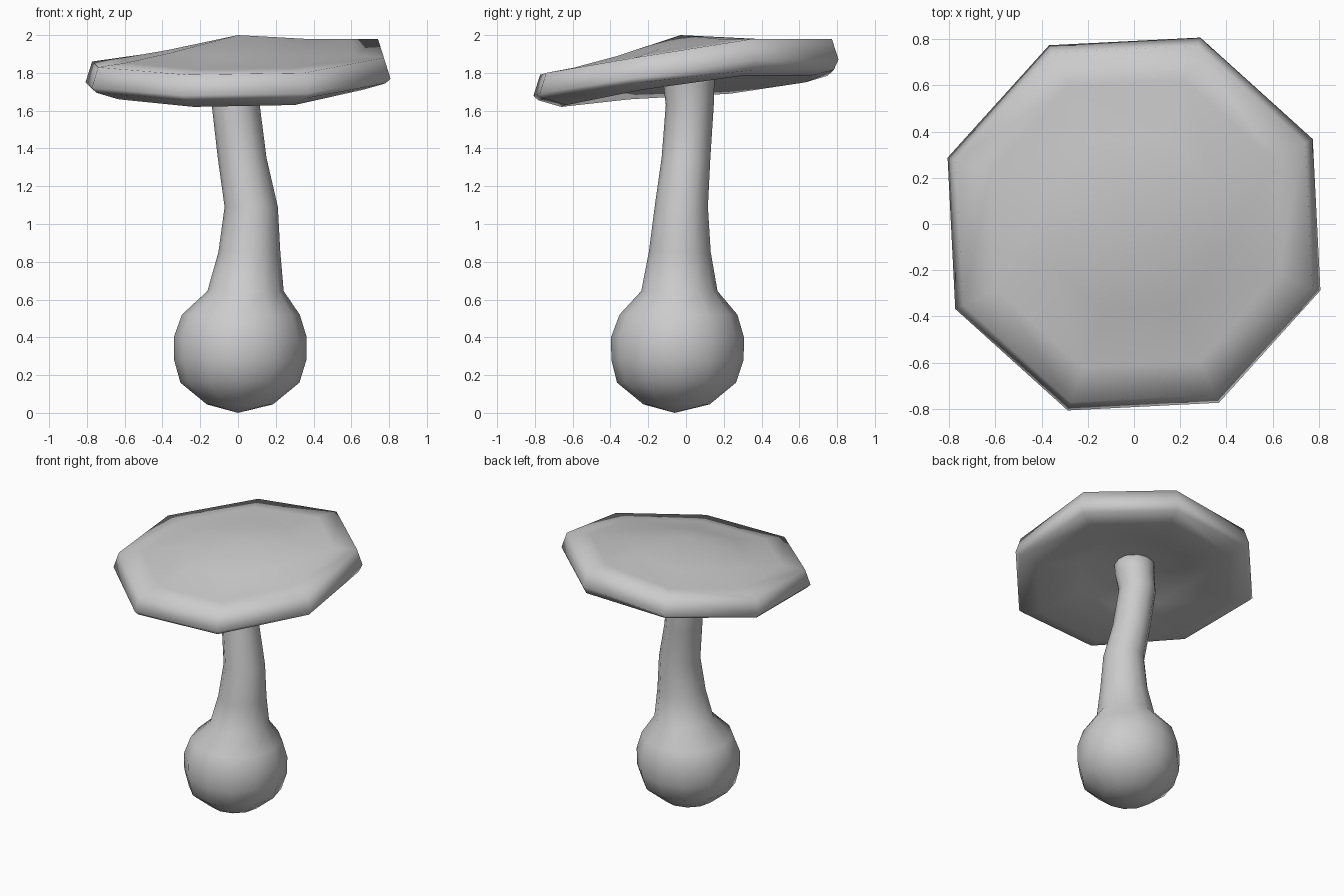
import bpy, bmesh
from math import sin, cos, pi, radians

if "Cube" in bpy.data.objects:
    bpy.data.objects.remove(bpy.data.objects["Cube"])


def skin(name, rings, start=None, end=None):
    """Join equal-sized vertex rings, closing the ends onto pole points."""
    bm = bmesh.new()
    rows = [[bm.verts.new(p) for p in ring] for ring in rings]
    n = len(rows[0])
    for a, b in zip(rows, rows[1:]):
        for i in range(n):
            j = (i + 1) % n
            bm.faces.new((a[i], a[j], b[j], b[i]))
    for pole, row in ((start, rows[0]), (end, rows[-1])):
        if pole:
            v = bm.verts.new(pole)
            for i in range(n):
                bm.faces.new((v, row[i], row[(i + 1) % n]))
    bmesh.ops.recalc_face_normals(bm, faces=bm.faces)
    for f in bm.faces:
        f.smooth = True
    mesh = bpy.data.meshes.new(name)
    bm.to_mesh(mesh)
    bm.free()
    ob = bpy.data.objects.new(name, mesh)
    bpy.context.collection.objects.link(ob)
    return ob


# Bulb and bent stem: centre x, centre y, z, radius
STEM = [
    (0.01, -0.05, 0.045, 0.175), (0.01, -0.05, 0.16, 0.315),
    (0.012, -0.045, 0.28, 0.35), (0.012, -0.045, 0.40, 0.352),
    (0.015, -0.04, 0.52, 0.312),
    (0.04, -0.035, 0.645, 0.202), (0.06, -0.033, 0.85, 0.164),
    (0.07, -0.025, 1.09, 0.141), (0.022, 0.0, 1.35, 0.129),
    (-0.012, 0.02, 1.63, 0.127), (0.005, 0.015, 1.74, 0.135),
    (0.01, 0.015, 1.85, 0.14),
]
SIDES = 12
skin("stem_with_bulb",
     [[(x + r * cos(2 * pi * i / SIDES), y + r * sin(2 * pi * i / SIDES), z)
       for i in range(SIDES)] for x, y, z, r in STEM],
     (0.0, -0.06, 0.0), (0.01, 0.015, 1.88))

# Tilted octagonal cap: rim heights counter-clockwise from the right-back corner
RIM_Z = [1.98, 1.98, 1.92, 1.86, 1.83, 1.79, 1.80, 1.88]


def cap_ring(radius, drop, level=0.0, blend=0.0, top=2.0):
    """Octagon following the rim heights, eased toward a level height."""
    return [(radius * cos(radians(25.4 + 45 * i)),
             radius * sin(radians(25.4 + 45 * i)),
             (min(z, top) + drop) * (1 - blend) + level * blend)
            for i, z in enumerate(RIM_Z)]


skin("cap",
     [cap_ring(0.40, 0.0, 1.98, 0.5), cap_ring(0.66, 0.0, 1.98, 0.15),
      cap_ring(0.82, 0.0), cap_ring(0.857, -0.11),
      cap_ring(0.83, -0.135, top=1.95), cap_ring(0.70, -0.17, top=1.955),
      cap_ring(0.40, -0.12, 1.80, 0.5, top=1.955)],
     (0.0, -0.03, 2.0), (0.0, 0.0, 1.84))
